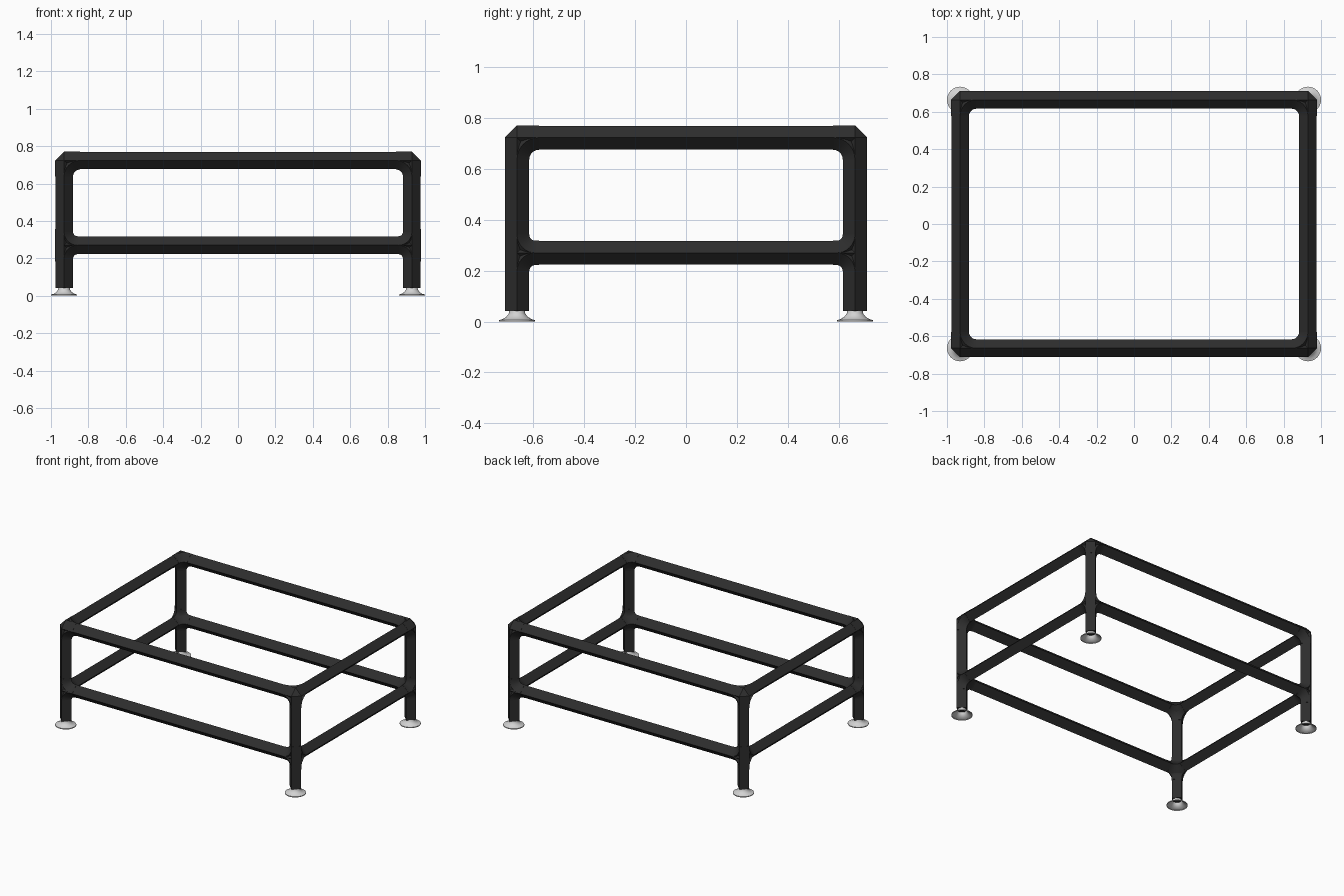
import bpy
import bmesh
from math import cos, sin, pi
from mathutils import Vector

if "Cube" in bpy.data.objects:
    bpy.data.objects.remove(bpy.data.objects["Cube"], do_unlink=True)

CX, CY = 0.93, 0.664            # leg centre lines
TOP_Z, LOW_Z = 0.723, 0.27      # rail centre lines
LEG_Z = 0.042                   # bottom of the legs
TUBE_R, JOINT_R = 0.0465, 0.048
REACH = 0.086                   # joint arm length
X, Y, Z = Vector((1, 0, 0)), Vector((0, 1, 0)), Vector((0, 0, 1))


def make_material(name, color, roughness):
    mat = bpy.data.materials.new(name)
    mat.use_nodes = True
    mat.diffuse_color = color
    bsdf = mat.node_tree.nodes["Principled BSDF"]
    bsdf.inputs["Base Color"].default_value = color
    bsdf.inputs["Roughness"].default_value = roughness
    return mat


BLACK = make_material("matte black", (0.027, 0.027, 0.027, 1), 0.6)
GREY = make_material("light grey", (0.65, 0.65, 0.65, 1), 0.5)


def finish(bm, name, mat):
    bmesh.ops.recalc_face_normals(bm, faces=bm.faces)
    mesh = bpy.data.meshes.new(name)
    bm.to_mesh(mesh)
    bm.free()
    mesh.materials.append(mat)
    obj = bpy.data.objects.new(name, mesh)
    bpy.context.collection.objects.link(obj)
    bpy.ops.object.select_all(action='DESELECT')
    obj.select_set(True)
    bpy.context.view_layer.objects.active = obj
    bpy.ops.object.shade_smooth_by_angle()
    return obj


def sweep(bm, points, tangents, normal, r):
    """Four-sided tube along a planar path, with its edges on the axes."""
    rings = []
    for p, t in zip(points, tangents):
        side = t.cross(normal).normalized()
        rings.append([bm.verts.new(p + d * r) for d in (normal, side, -normal, -side)])
    for a, b in zip(rings, rings[1:]):
        for i in range(4):
            j = (i + 1) % 4
            bm.faces.new((a[i], a[j], b[j], b[i]))
    bm.faces.new(rings[0])
    bm.faces.new(rings[-1])


def straight(bm, a, b, r):
    t = (b - a).normalized()
    normal = X if abs(t.z) > 0.5 else Z
    sweep(bm, [a, b], [t, t], normal, r)


def bend(bm, centre, u, v, reach, r, steps=8):
    """Quarter turn joining the arm along u to the arm along v."""
    pts, tans = [], []
    for i in range(steps + 1):
        a = pi / 2 * i / steps
        pts.append(centre + u * reach * (1 - sin(a)) + v * reach * (1 - cos(a)))
        tans.append(v * sin(a) - u * cos(a))
    sweep(bm, pts, tans, u.cross(v), r)


def joint(name, centre, arms, uprights, reach):
    """Pipe fitting: straight arms, filleted bends and a faceted outer corner."""
    bm = bmesh.new()
    for d in arms + uprights:
        straight(bm, centre, centre + d * REACH, JOINT_R)
    bend(bm, centre, arms[0], arms[1], REACH, JOINT_R)
    for up in uprights:
        for arm in arms:
            bend(bm, centre, arm, up, reach, JOINT_R)
    core = [bm.verts.new(centre + d * s * JOINT_R) for d in (X, Y, Z) for s in (-1, 1)]
    bmesh.ops.convex_hull(bm, input=core)
    finish(bm, name, BLACK)


def tube(name, a, b):
    bm = bmesh.new()
    straight(bm, a, b, TUBE_R)
    finish(bm, name, BLACK)


def foot(name, x, y):
    """Open flared foot, revolved from a short profile."""
    profile = [(0.03, 0.045), (0.032, 0.032), (0.042, 0.019), (0.056, 0.01), (0.07, 0.006), (0.07, 0)]
    bm = bmesh.new()
    n = 32
    rings = [[bm.verts.new((x + r * cos(2 * pi * i / n), y + r * sin(2 * pi * i / n), z))
              for i in range(n)] for r, z in profile]
    for a, b in zip(rings, rings[1:]):
        for i in range(n):
            j = (i + 1) % n
            bm.faces.new((a[i], a[j], b[j], b[i]))
    finish(bm, name, GREY)


# Corners: fittings, leg tubes and feet
for sy, depth in ((-1, "front"), (1, "back")):
    for sx, side in ((-1, "right"), (1, "left")):
        tag = f"{depth}_{side}"
        x, y = sx * CX, sy * CY
        arms = [X * -sx, Y * -sy]
        joint(f"{tag}_top_joint", Vector((x, y, TOP_Z)), arms, [-Z], REACH)
        joint(f"{tag}_lower_joint", Vector((x, y, LOW_Z)), arms, [Z, -Z], 0.072)
        tube(f"{tag}_upper_leg", Vector((x, y, LOW_Z + REACH)), Vector((x, y, TOP_Z - REACH)))
        tube(f"{tag}_lower_leg", Vector((x, y, LEG_Z)), Vector((x, y, LOW_Z - REACH)))
        foot(f"{tag}_foot", x, y)

# Horizontal rails on both levels
for z, level in ((TOP_Z, "top"), (LOW_Z, "lower")):
    for s, depth, side in ((-1, "front", "right"), (1, "back", "left")):
        ex, ey = CX - REACH, CY - REACH
        tube(f"{depth}_{level}_rail", Vector((-ex, s * CY, z)), Vector((ex, s * CY, z)))
        tube(f"{side}_{level}_rail", Vector((s * CX, -ey, z)), Vector((s * CX, ey, z)))
